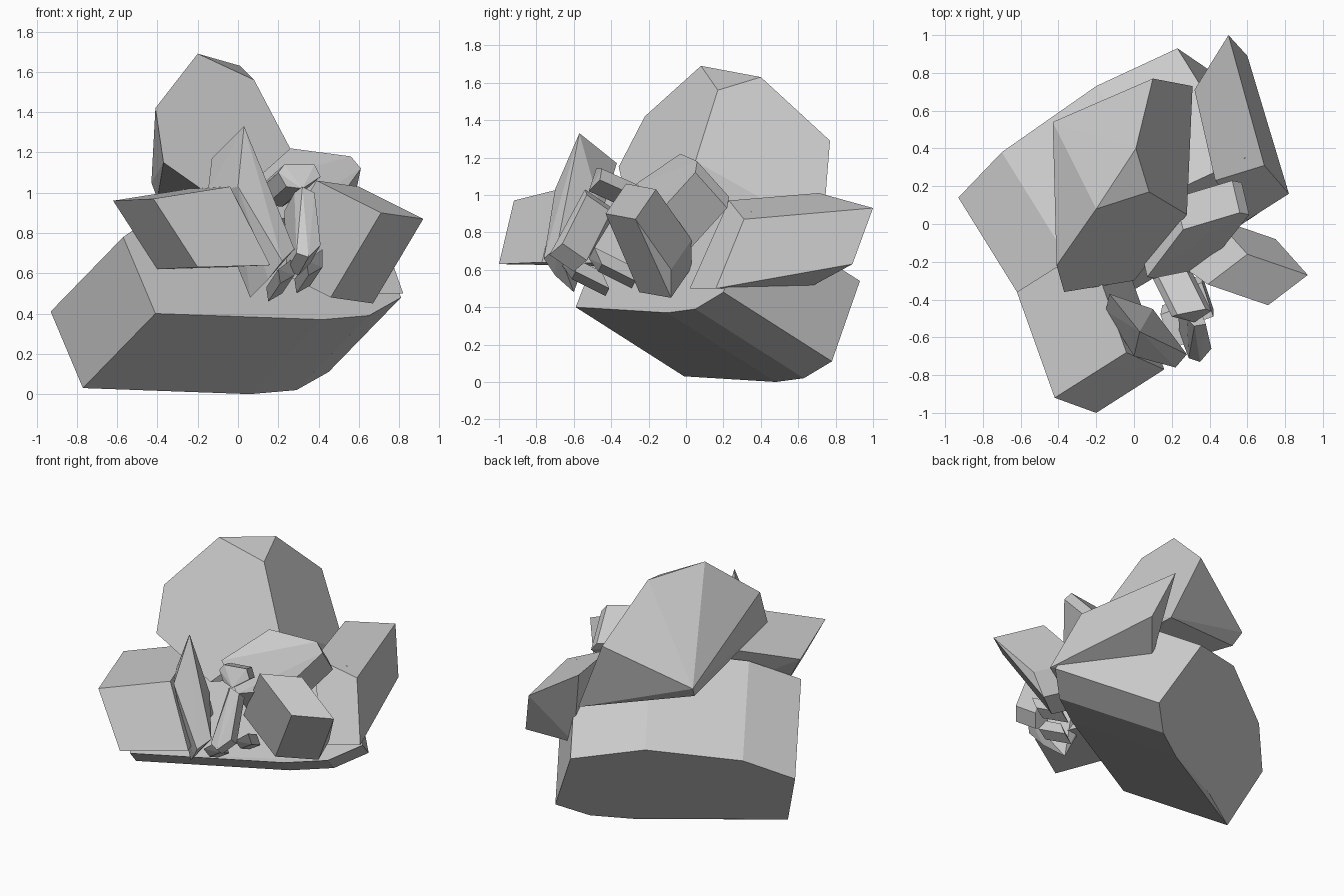
import bpy, bmesh, math
from mathutils import Vector


def rock(name, pts, sweep=None, flat=4):
    """Faceted stone: hull of the points, optionally swept along a vector."""
    pts = [Vector(p) for p in pts]
    if sweep:
        pts += [p + Vector(sweep) for p in pts]
    bm = bmesh.new()
    for p in pts:
        bm.verts.new(p)
    hull = bmesh.ops.convex_hull(bm, input=bm.verts[:])
    loose = [g for g in set(hull["geom_interior"] + hull["geom_unused"])
             if isinstance(g, bmesh.types.BMVert)]
    bmesh.ops.delete(bm, geom=loose, context='VERTS')
    bmesh.ops.dissolve_limit(bm, angle_limit=math.radians(flat),
                             verts=bm.verts[:], edges=bm.edges[:])
    bmesh.ops.recalc_face_normals(bm, faces=bm.faces[:])
    mesh = bpy.data.meshes.new(name)
    bm.to_mesh(mesh)
    bm.free()
    ob = bpy.data.objects.new(name, mesh)
    bpy.context.collection.objects.link(ob)
    return ob


# Tilted base slab: back outline swept up and forward
rock("base_slab", [(-.77, -.01, .03), (-.43, .22, .03), (.06, .48, 0), (.29, .63, .02),
                   (.45, .78, .11), (.23, .93, .54), (-.20, .73, .64), (-.42, .54, .56),
                   (-.70, .38, .565), (-.93, .14, .41)], (.36, -.58, .37))

# Tall crystal
rock("tall_crystal", [(-.20, .08, 1.69), (.08, .17, 1.56), (.01, .40, 1.63), (.10, .77, 1.29),
                      (.31, .73, .80), (.28, .05, 1.18), (-.41, -.22, 1.42), (-.35, -.25, 1.31),
                      (-.37, -.36, 1.15), (0, -.30, .89), (-.43, .54, 1.05), (-.40, .48, .97),
                      (.28, .10, .85)])

# Left front block
rock("left_block", [(-.42, -.92, .97), (-.04, -.68, 1.03), (.16, -.77, .64), (-.20, -1.0, .63)],
     (-.20, .56, -.01))

# Middle block on the right slope
rock("middle_block", [(.26, -.03, 1.22), (.56, .06, 1.18), (.61, .05, 1.12), (.45, -.15, .90),
                      (.21, -.31, .87), (.07, -.28, 1.05)], (-.04, .17, -.19))

# Rear right block
rock("rear_block", [(.50, 1.0, .93), (.60, .89, .63), (.69, .31, .87), (.82, .16, .50),
                    (.43, .23, .97), (.60, .02, .50), (.32, .71, 1.01), (.40, .65, .50)])

# Right front block
rock("right_block", [(.71, -.43, .90), (.92, -.27, .87), (.75, -.08, .60), (.67, -.08, .45),
                     (.46, -.25, .48)], (-.32, .11, .16))

# Pointed blade crystal
rock("blade_crystal", [(.03, -.57, 1.33), (-.13, -.37, 1.17), (-.15, -.46, 1.0), (0, -.70, 1.03),
                       (.22, -.76, .66), (.28, -.69, .72), (.15, -.70, .57), (.06, -.60, .48),
                       (.10, -.45, .90)])

# Small splinters at the front
rock("upper_splinter", [(.20, -.49, 1.10), (.23, -.48, 1.14), (.38, -.45, 1.14), (.41, -.46, 1.08),
                        (.32, -.52, 1.02), (.24, -.50, 1.03)], (-.10, .20, -.09))
rock("long_splinter", [(.28, -.50, 1.00), (.32, -.54, 1.03), (.38, -.53, 1.00), (.41, -.66, .74),
                       (.35, -.73, .68), (.29, -.71, .70)], (-.05, .13, -.09))
for i, (x, y, z) in enumerate([(.20, -.60, .62), (.34, -.46, .66)]):
    rock(f"low_splinter_{i}", [(x, y - .06, z), (x + .08, y - .03, z + .06),
                               (x + .08, y + .01, z - .03), (x + .01, y - .01, z - .07)],
         (-.06, .18, -.09))
